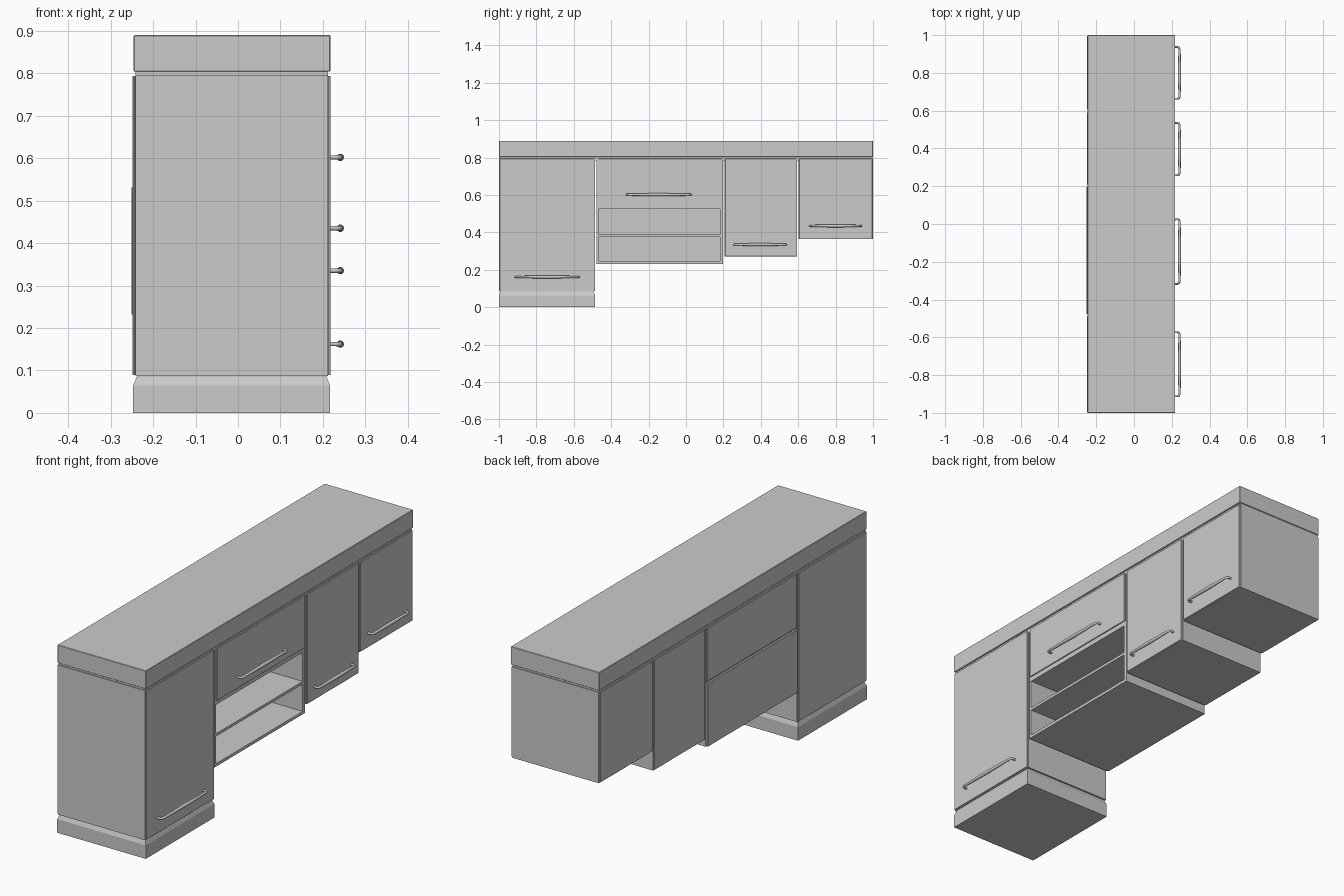
import bpy

if "Cube" in bpy.data.objects:
    bpy.data.objects.remove(bpy.data.objects["Cube"])


def box(name, x, y, z, bevel=0.0):
    """Axis-aligned box from (min, max) pairs, optionally with eased edges."""
    verts = [(a, b, c) for a in x for b in y for c in z]
    faces = [(0, 1, 3, 2), (4, 6, 7, 5), (0, 4, 5, 1), (2, 3, 7, 6), (0, 2, 6, 4), (1, 5, 7, 3)]
    mesh = bpy.data.meshes.new(name)
    mesh.from_pydata(verts, [], faces)
    ob = bpy.data.objects.new(name, mesh)
    bpy.context.collection.objects.link(ob)
    if bevel:
        mod = ob.modifiers.new("eased_edges", 'BEVEL')
        mod.width = bevel
        mod.segments = 1
    return ob


def handle(name, y0, y1, z):
    """Bent bar pull, thicker along the grip than on its two feet."""
    r = 0.008
    pts = [(0.214, y0 + r, .65), (0.230, y0 + r, .65), (0.238, y0 + 0.011, .7),
           (0.241, y0 + 0.022, .75), (0.241, (y0 + y1) / 2, 1.1), (0.241, y1 - 0.022, .75),
           (0.238, y1 - 0.011, .7), (0.230, y1 - r, .65), (0.214, y1 - r, .65)]
    curve = bpy.data.curves.new(name, 'CURVE')
    curve.dimensions = '3D'
    curve.bevel_depth = r
    curve.bevel_resolution = 3
    curve.use_fill_caps = True
    spline = curve.splines.new('POLY')
    spline.points.add(len(pts) - 1)
    for p, (x, y, rad) in zip(spline.points, pts):
        p.co = (x, y, z, 1)
        p.radius = rad
    spline.use_smooth = True
    ob = bpy.data.objects.new(name, curve)
    bpy.context.collection.objects.link(ob)


BACK, FRONT = -0.242, 0.212      # carcass depth
DOOR = (FRONT, 0.218)
REAR = (-0.248, BACK)

# Worktop and the recessed strip below it
box("worktop", (-0.246, 0.218), (-1, 1), (0.804, 0.89), 0.002)
box("worktop_recess", (BACK, FRONT), (-0.996, 0.996), (0.785, 0.81))

# Closed cabinets: solid carcass, door, back panel and handle
cabinets = [
    ("tall_cabinet", -1.0, -0.486, 0.087, (-0.92, -0.565, 0.162)),
    ("narrow_cabinet", 0.206, 0.594, 0.27, (0.25, 0.543, 0.335)),
    ("end_cabinet", 0.602, 1.0, 0.365, (0.655, 0.945, 0.435)),
]
for name, y0, y1, z0, grip in cabinets:
    box(name + "_carcass", (BACK, FRONT), (y0, y1), (z0, 0.795))
    box(name + "_door", DOOR, (y0 + 0.003, y1 - 0.003), (z0 + 0.002, 0.794), 0.0015)
    box(name + "_back_panel", REAR, (y0 + 0.003, y1 - 0.003), (z0 + 0.002, 0.794), 0.0015)
    handle(name + "_handle", *grip)

# Plinth with a chamfered top
plinth = box("plinth", (-0.247, 0.217), (-1.0, -0.486), (0, 0.064))
box("plinth_recess", (BACK + 0.004, FRONT - 0.004), (-0.992, -0.494), (0.07, 0.09))
cap = box("plinth_chamfer", (-0.247, 0.217), (-1.0, -0.486), (0.064, 0.084))
for v in cap.data.vertices:
    if v.co.z > 0.07:
        v.co.x += 0.008 if v.co.x < 0 else -0.008
        v.co.y += 0.008 if v.co.y < -0.75 else -0.008

# Middle unit: drawer block over an open two-bay shelf
Y0, Y1 = -0.479, 0.199
box("drawer_carcass", (BACK, FRONT), (Y0, Y1), (0.525, 0.795))
box("drawer_front", DOOR, (-0.468, 0.193), (0.546, 0.794), 0.0015)
box("drawer_back_panel", REAR, (Y0 + 0.003, Y1 - 0.003), (0.54, 0.794), 0.0015)
handle("drawer_handle", -0.325, 0.033, 0.602)
for name, ya, yb in (("shelf_side_left", Y0, -0.467), ("shelf_side_right", 0.181, Y1)):
    box(name, (BACK, FRONT), (ya, yb), (0.232, 0.525))
for name, za, zb in (("shelf_bottom", 0.232, 0.246), ("shelf_middle", 0.375, 0.388)):
    box(name, (BACK, FRONT), (-0.467, 0.181), (za, zb))
box("shelf_back_panel", (-0.251, -0.238), (Y0 + 0.003, Y1 - 0.003), (0.232, 0.532), 0.0015)
